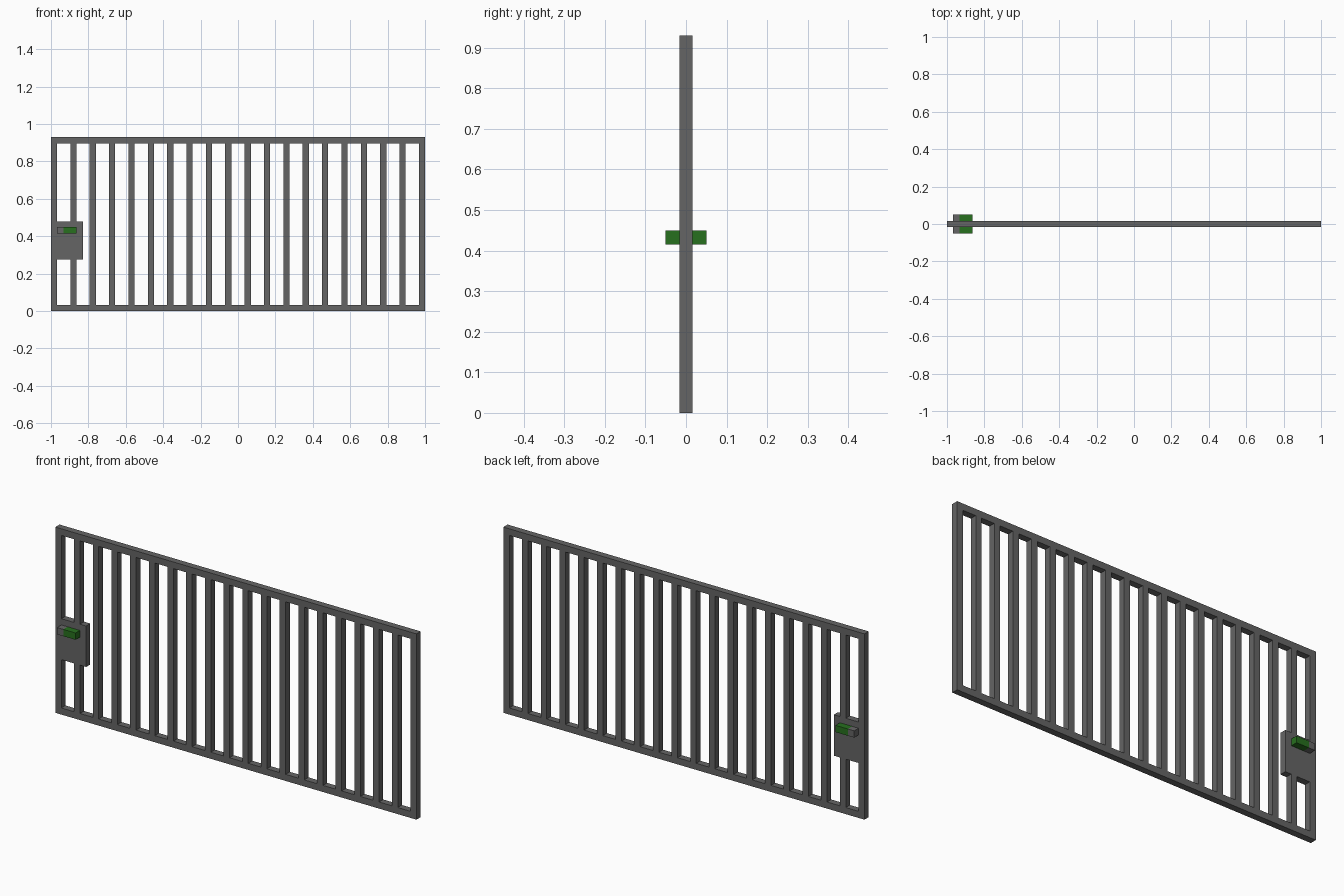
import bpy

# Remove the default cube
cube = bpy.data.objects.get("Cube")
if cube:
    bpy.data.objects.remove(cube, do_unlink=True)


def make_material(name, rgb):
    mat = bpy.data.materials.new(name)
    mat.use_nodes = True
    color = (*rgb, 1.0)
    mat.diffuse_color = color
    mat.node_tree.nodes["Principled BSDF"].inputs["Base Color"].default_value = color
    return mat


GREY = make_material("grey_steel", (0.13, 0.13, 0.13))
GREEN = make_material("green_grip", (0.02, 0.16, 0.013))


def box(name, xs, ys, zs, mat):
    """Axis-aligned box given its (min, max) range on each axis."""
    bpy.ops.mesh.primitive_cube_add(size=1)
    obj = bpy.context.object
    obj.name = name
    obj.data.name = name
    for v in obj.data.vertices:
        v.co = [r[0] if c < 0 else r[1] for c, r in zip(v.co, (xs, ys, zs))]
    obj.data.materials.append(mat)
    return obj


W = 0.033            # bar thickness
H = 0.93             # gate height
D = (-W / 2, W / 2)  # gate depth
INNER = (W, H - W)   # height between the rails

# Outer frame
box("bottom_rail", (-1, 1), D, (0, W), GREY)
box("top_rail", (-1, 1), D, (H - W, H), GREY)
box("right_post", (-1, -1 + W), D, INNER, GREY)
box("left_post", (1 - W, 1), D, INNER, GREY)

# Lock plate beside the right post
PLATE_Z = (0.275, 0.48)
box("lock_plate", (-1 + W, -0.83), D, PLATE_Z, GREY)

# Evenly spaced upright bars; the first is interrupted by the plate
GAPS = 19
step = (2 - W) / GAPS
for i in range(1, GAPS):
    x = -1 + W / 2 + i * step
    xs = (x - W / 2, x + W / 2)
    if i == 1:
        box("bar_below_plate", xs, D, (W, PLATE_Z[0]), GREY)
        box("bar_above_plate", xs, D, (PLATE_Z[1], H - W), GREY)
    else:
        box(f"bar_{i}", xs, D, INNER, GREY)

# Handle on each face: grey base and green grip
HANDLE_Z = (0.415, 0.449)
for side, ys in (("front", (-0.051, D[0])), ("back", (D[1], 0.051))):
    box(f"{side}_handle_base", (-0.967, -0.932), ys, HANDLE_Z, GREY)
    box(f"{side}_handle_grip", (-0.932, -0.864), ys, HANDLE_Z, GREEN)
